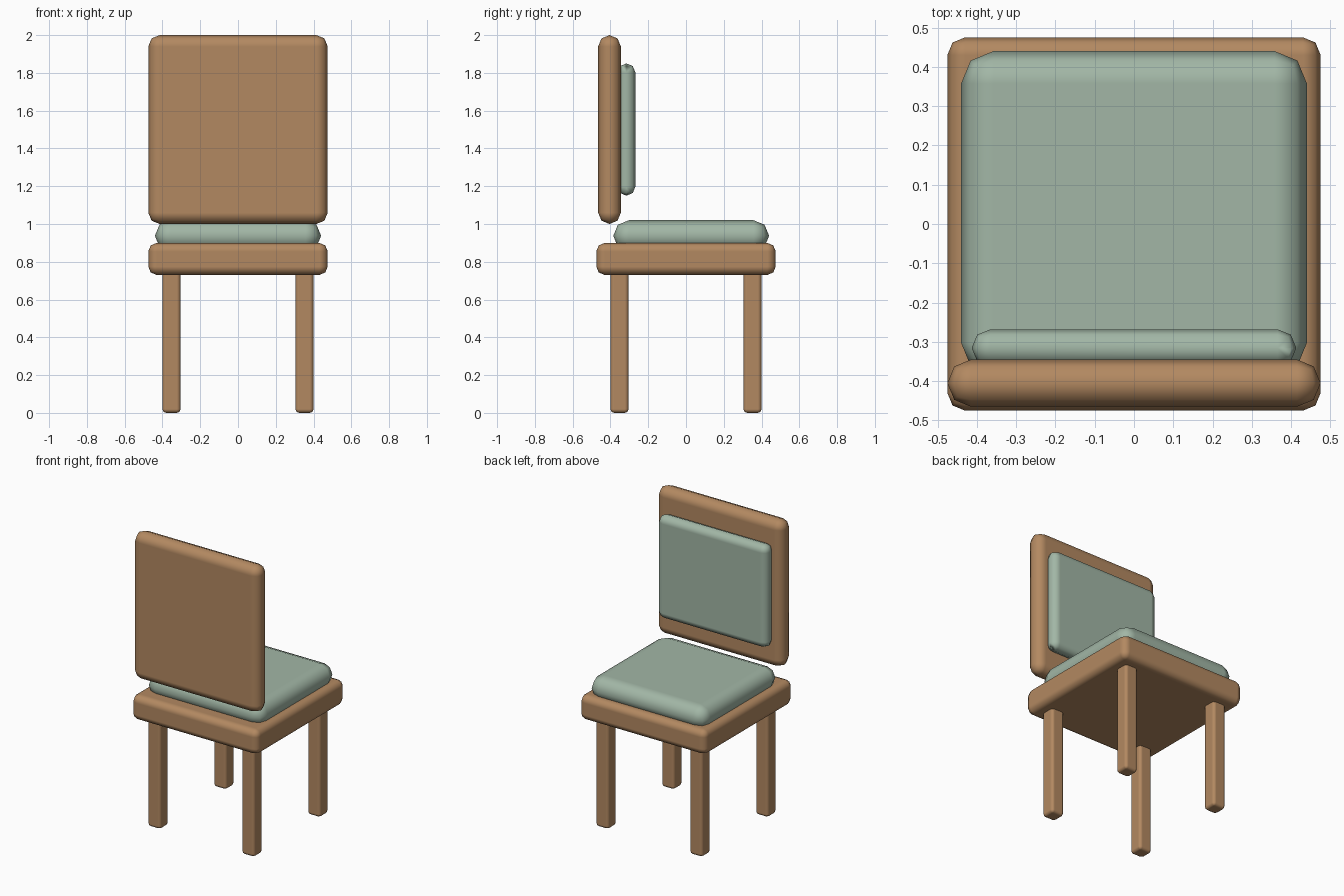
import bpy
from math import radians

if "Cube" in bpy.data.objects:
    bpy.data.objects.remove(bpy.data.objects["Cube"])


def material(name, color):
    m = bpy.data.materials.new(name)
    m.diffuse_color = color
    m.use_nodes = True
    m.node_tree.nodes["Principled BSDF"].inputs["Base Color"].default_value = m.diffuse_color
    return m


wood = material("wood", (0.45, 0.25, 0.12, 1))
fabric = material("fabric", (0.36, 0.47, 0.38, 1))


def rounded_box(name, lo, hi, bevel, mat):
    """Box between two corners with two-segment rounded edges."""
    bpy.ops.mesh.primitive_cube_add(size=1, location=[(a + b) / 2 for a, b in zip(lo, hi)])
    ob = bpy.context.object
    ob.name = name
    ob.scale = [b - a for a, b in zip(lo, hi)]
    bpy.ops.object.transform_apply(location=False, rotation=False, scale=True)
    ob.data.materials.append(mat)
    bpy.ops.object.shade_smooth_by_angle(angle=radians(60))
    mod = ob.modifiers.new("rounding", 'BEVEL')
    mod.width = bevel
    mod.segments = 2
    mod.use_clamp_overlap = True
    mod.harden_normals = True
    return ob


# Seat and its cushion
rounded_box("seat", (-0.475, -0.475, 0.73), (0.475, 0.475, 0.90), 0.045, wood)
rounded_box("seat_cushion", (-0.44, -0.385, 0.855), (0.44, 0.44, 1.02), 0.0825, fabric)

# Backrest and its cushion
rounded_box("backrest", (-0.475, -0.465, 1.0), (0.475, -0.345, 2.0), 0.06, wood)
rounded_box("back_cushion", (-0.413, -0.363, 1.15), (0.413, -0.268, 1.85), 0.0475, fabric)

# Four legs
for y, row in ((-0.352, "front"), (0.352, "back")):
    for x, side in ((-0.352, "left"), (0.352, "right")):
        rounded_box(f"{row}_{side}_leg", (x - 0.048, y - 0.048, 0.0),
                    (x + 0.048, y + 0.048, 0.77), 0.02, wood)
